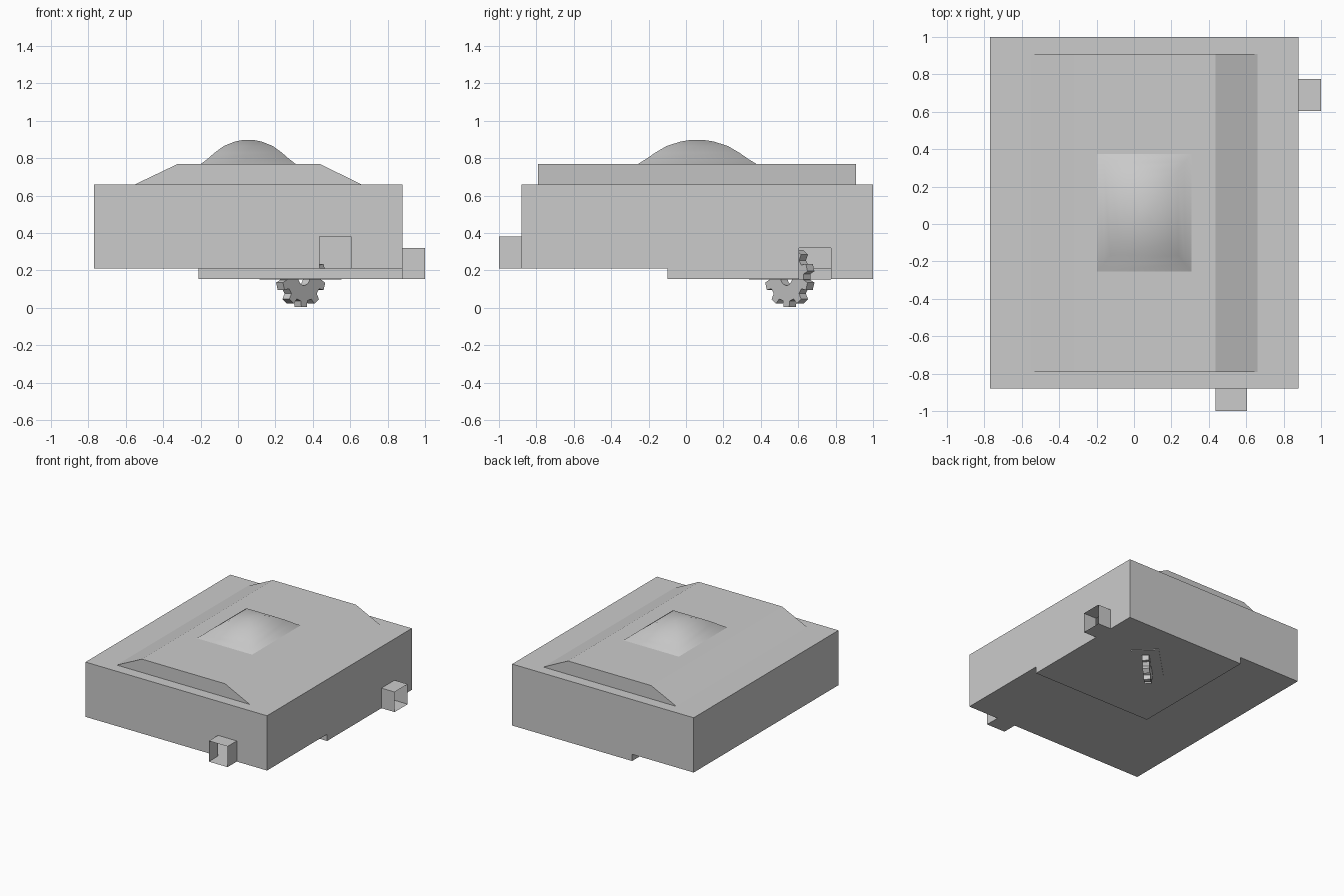
import bpy, bmesh, math

if "Cube" in bpy.data.objects:
    bpy.data.objects.remove(bpy.data.objects["Cube"])

def make(name, faces, smooth=False):
    """Mesh object from polygons given as coordinate lists; shared points are welded."""
    bm = bmesh.new()
    for f in faces:
        bm.faces.new([bm.verts.new(p) for p in f])
    bmesh.ops.remove_doubles(bm, verts=bm.verts, dist=0.0005)
    bmesh.ops.recalc_face_normals(bm, faces=bm.faces)
    for f in bm.faces:
        f.smooth = smooth
    me = bpy.data.meshes.new(name)
    bm.to_mesh(me)
    bm.free()
    ob = bpy.data.objects.new(name, me)
    bpy.context.collection.objects.link(ob)
    return ob

def loft(a, b):
    """Quads joining two closed rings."""
    n = len(a)
    return [[a[i], a[(i + 1) % n], b[(i + 1) % n], b[i]] for i in range(n)]

def rect(x0, x1, y0, y1, z):
    return [(x0, y0, z), (x1, y0, z), (x1, y1, z), (x0, y1, z)]

X0, X1, Y0, Y1 = -0.77, 0.88, -0.88, 1.0
BX, BY = -0.21, -0.10            # inner edges of the lowered base
ZB, ZF, ZT = 0.155, 0.21, 0.66   # base, floor, top

# hollow housing with stepped floor and two notched walls
front = [(X0, ZF), (.435, ZF), (.435, .38), (.605, .38), (.605, ZF), (X1, ZF), (X1, ZT), (X0, ZT)]
right = [(Y0, ZF), (BY, ZF), (BY, ZB), (.605, ZB), (.605, .32), (.775, .32),
         (.775, ZB), (Y1, ZB), (Y1, ZT), (Y0, ZT)]
back = [(X0, ZF), (BX, ZF), (BX, ZB), (X1, ZB), (X1, ZT), (X0, ZT)]
floor = [(X0, Y0), (X1, Y0), (X1, BY), (BX, BY), (BX, Y1), (X0, Y1)]
make("housing", [
    [(x, Y0, z) for x, z in front],
    [(X1, y, z) for y, z in right],
    [(x, Y1, z) for x, z in back],
    [(X0, Y0, ZF), (X0, Y1, ZF), (X0, Y1, ZT), (X0, Y0, ZT)],
    [(x, y, ZF) for x, y in floor],
    rect(BX, X1, BY, Y1, ZB),
    [(BX, BY, ZB), (X1, BY, ZB), (X1, BY, ZF), (BX, BY, ZF)],
    [(BX, BY, ZB), (BX, Y1, ZB), (BX, Y1, ZF), (BX, BY, ZF)],
    rect(X0, X1, Y0, Y1, ZT)])

# open square ports on the front and right walls
def square(a0, a1, z0, z1):
    return [(a0, z0), (a1, z0), (a1, z1), (a0, z1)]

s = square(.435, .605, ZF, .38)
make("front_port", loft([(x, -1.0, z) for x, z in s], [(x, Y0, z) for x, z in s]))
s = square(.605, .775, ZB, .32)
make("right_port", loft([(1.0, y, z) for y, z in s], [(X1, y, z) for y, z in s]))

# raised top deck with sloping sides
deck = [(-.55, ZT), (.66, ZT), (.435, .77), (-.32, .77)]
a = [(x, -.79, z) for x, z in deck]
b = [(x, .91, z) for x, z in deck]
make("top_deck", loft(a, b) + [a, b])

# four-sided domed button
rings = []
for k, z in [(1, .77), (.86, .797), (.72, .828), (.52, .865), (.28, .889), (.1, .898)]:
    rings.append(rect(.055 - .252 * k, .055 + .252 * k, .06 - .315 * k, .06 + .315 * k, z))
faces = [q for r0, r1 in zip(rings, rings[1:]) for q in loft(r0, r1)]
make("dome", faces + [rings[-1]], smooth=True)

# gear standing on edge, turned 45 degrees
GX, GY, GZ = 0.335, 0.555, 0.165
TEETH, T = 10, 0.026
outer, inner = [], []
for i in range(TEETH):
    for d, r in [(-.31, .13), (-.2, .163), (.2, .163), (.31, .13)]:
        ang = (i + d) * 2 * math.pi / TEETH - math.pi / 2
        outer.append((r * math.cos(ang), r * math.sin(ang)))
        inner.append((.045 * math.cos(ang), .045 * math.sin(ang)))

def side(profile, t):
    return [(u, t, v) for u, v in profile]

o0, o1, i0, i1 = side(outer, -T), side(outer, T), side(inner, -T), side(inner, T)
gear = make("gear", loft(o0, o1) + loft(i0, i1) + loft(o0, i0) + loft(o1, i1))
gear.location = (GX, GY, GZ)
gear.rotation_euler.z = math.pi / 4

# thin plate around the gear under the base
lo, hi = rect(-.205, .205, -.105, .105, -.005), rect(-.205, .205, -.105, .105, 0)
plate = make("gear_plate", loft(lo, hi) + [lo, hi])
plate.location = (GX, GY, ZB)
plate.rotation_euler.z = math.pi / 4
